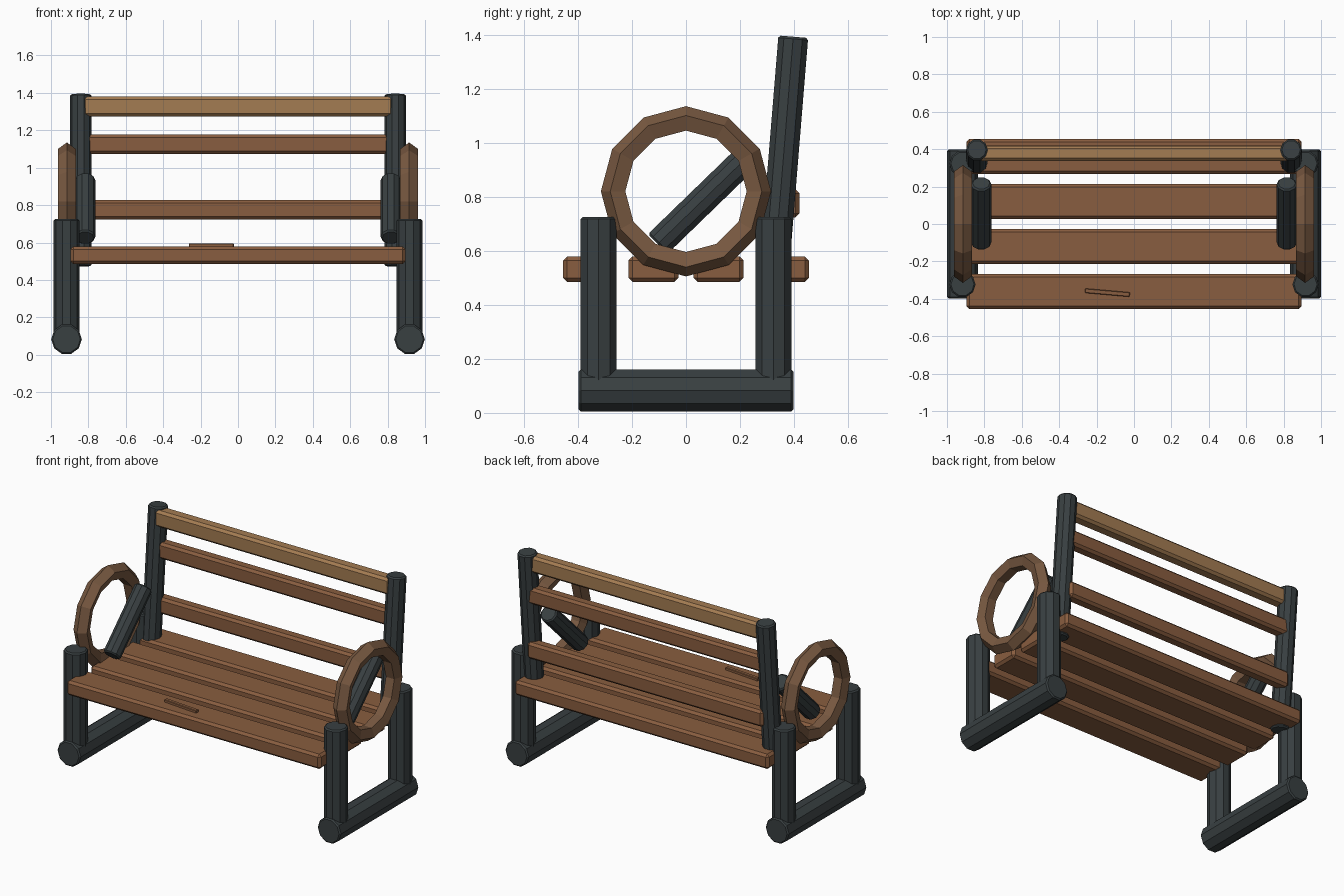
import bpy, bmesh, math
from mathutils import Vector, Matrix

if "Cube" in bpy.data.objects:
    bpy.data.objects.remove(bpy.data.objects["Cube"])


def material(name, rgb):
    m = bpy.data.materials.new(name)
    m.diffuse_color = (*rgb, 1)
    m.use_nodes = True
    m.node_tree.nodes["Principled BSDF"].inputs["Base Color"].default_value = m.diffuse_color
    return m


IRON = material("dark_iron", (0.040, 0.050, 0.053))
WOOD = material("wood", (0.25, 0.11, 0.05))
PALE = material("pale_wood", (0.37, 0.20, 0.085))
RING = material("ring_wood", (0.19, 0.10, 0.053))


def finish(name, bm, mat, bevel=0):
    bmesh.ops.recalc_face_normals(bm, faces=bm.faces)
    me = bpy.data.meshes.new(name)
    bm.to_mesh(me)
    bm.free()
    me.materials.append(mat)
    ob = bpy.data.objects.new(name, me)
    bpy.context.collection.objects.link(ob)
    if bevel:
        mod = ob.modifiers.new("edge_bevel", 'BEVEL')
        mod.width = bevel
        mod.segments = 1
        mod.limit_method = 'ANGLE'
        mod.angle_limit = math.radians(50)
    return ob


def tube(name, a, b, r, sides=10):
    """Ten-sided rod between two points, corner facing along x."""
    a, b = Vector(a), Vector(b)
    axis = (b - a).normalized()
    u = Vector((1, 0, 0))
    v = axis.cross(u).normalized()
    bm = bmesh.new()
    rings = []
    for p in (a, b):
        rings.append([bm.verts.new(p + r * (u * math.cos(t) + v * math.sin(t)))
                      for t in (math.tau * i / sides for i in range(sides))])
    for i in range(sides):
        j = (i + 1) % sides
        bm.faces.new((rings[0][i], rings[0][j], rings[1][j], rings[1][i]))
    for ring in rings:
        bm.faces.new(ring)
    return finish(name, bm, IRON, 0.008)


def plank(name, centre, size, mat=WOOD, bevel=0.015, turn=0):
    bm = bmesh.new()
    bmesh.ops.create_cube(bm, size=1, matrix=Matrix.Translation(centre)
                          @ Matrix.Rotation(turn, 4, 'Z')
                          @ Matrix.Diagonal((*size, 1)))
    return finish(name, bm, mat, bevel)


def hoop(name, centre, major, minor, n=12, m=5):
    """Faceted ring standing in the yz plane."""
    bm = bmesh.new()
    c = Vector(centre)
    grid = []
    for i in range(n):
        t = math.tau * i / n
        out = Vector((0, math.cos(t), math.sin(t)))
        grid.append([bm.verts.new(c + out * (major + minor * math.cos(s))
                                  + Vector((minor * math.sin(s), 0, 0)))
                     for s in (math.tau * k / m for k in range(m))])
    for i in range(n):
        for k in range(m):
            i2, k2 = (i + 1) % n, (k + 1) % m
            bm.faces.new((grid[i][k], grid[i2][k], grid[i2][k2], grid[i][k2]))
    return finish(name, bm, RING)


# Side frames
for side, s in (("left", -1), ("right", 1)):
    x = 0.917 * s
    tube(f"{side}_base_rail", (x, -0.397, 0.083), (x, 0.397, 0.083), 0.082)
    tube(f"{side}_front_leg", (x, -0.323, 0.08), (x, -0.323, 0.725), 0.07)
    tube(f"{side}_back_leg", (x, 0.323, 0.08), (x, 0.323, 0.725), 0.07)
    tube(f"{side}_back_post", (0.84 * s, 0.322, 0.475), (0.84 * s, 0.397, 1.392), 0.058)
    tube(f"{side}_arm_brace", (0.817 * s, -0.105, 0.625), (0.817 * s, 0.218, 0.938), 0.054)
    hoop(f"{side}_arm_ring", (0.915 * s, 0, 0.82), 0.265, 0.05)

# Seat slats
for i in range(4):
    plank(f"seat_slat_{i + 1}", (0, -0.3615 + 0.241 * i, 0.532), (1.79, 0.186, 0.094))

# Backrest slats
for i, z in enumerate((0.775, 1.125)):
    plank(f"back_slat_{i + 1}", (0, 0.382, z), (1.66, 0.076, 0.104))
plank("top_back_slat", (0, 0.378, 1.327), (1.66, 0.08, 0.106), PALE)

# Loose splinter lying on the front slat
plank("splinter", (-0.142, -0.367, 0.584), (0.24, 0.024, 0.022), WOOD, 0.003,
      math.radians(-5))
